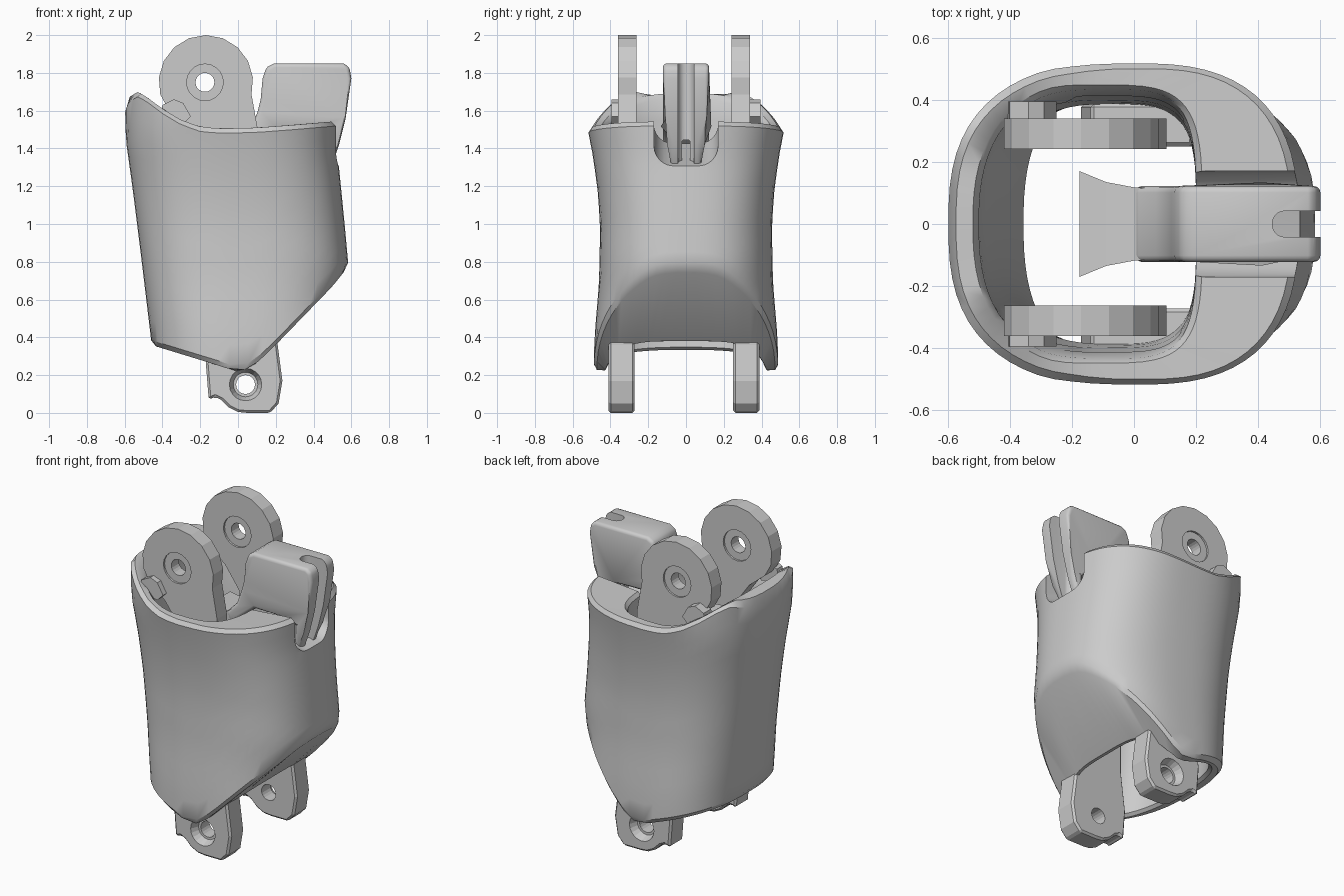
import bpy, bmesh, math
from mathutils import Vector

if "Cube" in bpy.data.objects:
    bpy.data.objects.remove(bpy.data.objects["Cube"])


def interp(table, v):
    if v <= table[0][0]:
        return table[0][1]
    for (a, p), (b, q) in zip(table, table[1:]):
        if v <= b:
            return p + (q - p) * (v - a) / (b - a)
    return table[-1][1]


def make(name, bm, angle=30):
    bmesh.ops.recalc_face_normals(bm, faces=bm.faces)
    me = bpy.data.meshes.new(name)
    bm.to_mesh(me)
    bm.free()
    ob = bpy.data.objects.new(name, me)
    bpy.context.collection.objects.link(ob)
    return ob


def activate(ob):
    bpy.ops.object.select_all(action='DESELECT')
    ob.select_set(True)
    bpy.context.view_layer.objects.active = ob


def smooth(ob, deg=30):
    activate(ob)
    bpy.ops.object.shade_smooth_by_angle(angle=math.radians(deg))


def cut(ob, cutter):
    activate(ob)
    m = ob.modifiers.new("cut", 'BOOLEAN')
    m.operation, m.solver, m.object = 'DIFFERENCE', 'EXACT', cutter
    bpy.ops.object.modifier_apply(modifier=m.name)
    bpy.data.objects.remove(cutter)


def bevel(ob, width, segs=2):
    activate(ob)
    m = ob.modifiers.new("bevel", 'BEVEL')
    m.width, m.segments, m.angle_limit = width, segs, math.radians(40)
    bpy.ops.object.modifier_apply(modifier=m.name)


def prism(name, profile, y0, y1):
    """Extrude an (x, z) profile along y."""
    bm = bmesh.new()
    a = [bm.verts.new((x, y0, z)) for x, z in profile]
    b = [bm.verts.new((x, y1, z)) for x, z in profile]
    n = len(a)
    bm.faces.new(a)
    bm.faces.new(b)
    for i in range(n):
        bm.faces.new((a[i], a[(i + 1) % n], b[(i + 1) % n], b[i]))
    return make(name, bm)


def pin(x, z, y0, y1, r0, r1, seg=20):
    """Round cutter along y."""
    bm = bmesh.new()
    rings = [[bm.verts.new((x + r * math.cos(i * math.tau / seg), y, z + r * math.sin(i * math.tau / seg)))
              for i in range(seg)] for y, r in ((y0, r0), (y1, r1))]
    for r in rings:
        bm.faces.new(r)
    for i in range(seg):
        j = (i + 1) % seg
        bm.faces.new((rings[0][i], rings[0][j], rings[1][j], rings[1][i]))
    return make("cutter", bm)


# Shell: outer and inner walls lofted from superellipse sections
TOP = [(-.6, 1.61), (-.58, 1.67), (-.53, 1.70), (-.48, 1.67), (-.4, 1.61), (-.3, 1.55), (-.2, 1.515),
       (-.1, 1.505), (.1, 1.51), (.3, 1.525), (.53, 1.545)]
BOT = [(-.46, .36), (-.1, .25), (-.03, .225), (.03, .225), (.1, .265), (.2, .36), (.5, .67), (.58, .77)]
LEFT = [(.3, -.45), (.8, -.51), (1.2, -.56), (1.45, -.595), (1.7, -.6)]
RIGHT = [(.6, .56), (.78, .585), (1.0, .565), (1.35, .53), (1.55, .53)]
HALF = [(.2, .49), (.4, .485), (.7, .46), (1.0, .455), (1.2, .47), (1.4, .5), (1.52, .525), (1.7, .525)]


def section(th, z, inner):
    c, s = math.cos(th), math.sin(th)
    if inner:
        mid, n = -.1, (4 if c > 0 else 2.5)
        xl, xr, yh = interp(LEFT, z) + .1, .2, interp(HALF, z) - (.07 if z < 1.3 else .085)
    else:
        mid, n = 0, 2.6
        xl, xr, yh = interp(LEFT, z), interp(RIGHT, z), interp(HALF, z)
    a = xr - mid if c > 0 else mid - xl
    return (mid + math.copysign(a * abs(c) ** (2 / n), c), math.copysign(yh * abs(s) ** (2 / n), s))


def wall_point(th, t, inner, gap):
    z = .4 + 1.1 * t
    for _ in range(8):
        x, y = section(th, z, inner)
        lo, hi = interp(BOT, x) + gap, interp(TOP, x) - gap
        z = lo + (hi - lo) * t
    return Vector((x, y, z))


def rim(p, q, table, d):
    flat = Vector((q.x - p.x, q.y - p.y, 0)).normalized() * d
    r = p + flat
    r.z = interp(table, r.x)
    return r


N, M = 64, 12
bm = bmesh.new()
loops = []
for i in range(N):
    th = math.tau * (i + .5) / N
    out = [wall_point(th, k / M, False, .025) for k in range(M + 1)]
    inn = [wall_point(th, k / M, True, .02) for k in range(M, -1, -1)]
    pts = out + [rim(out[-1], inn[0], TOP, .025), rim(inn[0], out[-1], TOP, .02)]
    pts += inn + [rim(inn[-1], out[0], BOT, .02), rim(out[0], inn[-1], BOT, .025)]
    loops.append([bm.verts.new(p) for p in pts])
for i in range(N):
    a, b = loops[i], loops[(i + 1) % N]
    for k in range(len(a)):
        j = (k + 1) % len(a)
        bm.faces.new((a[k], a[j], b[j], b[k]))
shell = make("shell", bm)

# U-shaped slot with sloping floor in the right wall
bm = bmesh.new()
ends = []
for x, floor in ((.05, 1.48), (.75, 1.23)):
    u = [(-.17, 2.0)]
    u += [(-.07 + .1 * math.cos(a), floor + .1 + .1 * math.sin(a)) for a in
          [math.pi + k * math.pi / 12 for k in range(7)]]
    u += [(-y, z) for y, z in reversed(u)]
    ends.append([bm.verts.new((x, y, z)) for y, z in u])
for e in ends:
    bm.faces.new(e)
for i in range(len(ends[0])):
    j = (i + 1) % len(ends[0])
    bm.faces.new((ends[0][i], ends[0][j], ends[1][j], ends[1][i]))
cut(shell, make("cutter", bm))
smooth(shell, 32)

# Upper hinge lugs with their stop tabs
arc = [(-.17 + .25 * math.cos(math.radians(a)), 1.75 + .25 * math.sin(math.radians(a)))
       for a in range(-15, 196, 21)]
upper = arc + [(-.37, 1.61), (-.26, 1.52), (-.16, 1.38), (-.14, 1.0), (.1, 1.0), (.105, 1.5)]
tab = [(-.42, 1.55), (-.4, 1.63), (-.34, 1.66), (-.29, 1.64), (-.25, 1.57), (-.29, 1.53)]
for side, y0, y1 in (("front", -.36, -.262), ("back", .242, .34)):
    lug = prism(side + "_upper_lug", upper, y0, y1)
    cut(lug, pin(-.175, 1.75, y0 - .1, y1 + .1, .05, .05))
    cut(lug, pin(-.175, 1.75, y0 - .05, y0 + .012, .097, .097))
    cut(lug, pin(-.175, 1.75, y1 - .012, y1 + .05, .097, .097))
    s = -1 if y0 < 0 else 1
    outer = y0 if s < 0 else y1
    prism(side + "_stop_tab", tab, outer - s * .02, s * .395)

# Lower hinge lugs with countersunk holes
lower = [(-.155, .07), (-.12, .085), (-.09, .07), (-.05, .03), (0, .005), (.05, 0), (.17, 0), (.215, .05),
         (.235, .17), (.21, .36), (.19, 1.0), (-.14, 1.0), (-.14, .5), (-.17, .26)]
for side, y0, y1 in (("front", -.41, -.272), ("back", .25, .388)):
    lug = prism(side + "_lower_lug", lower, y0, y1)
    bevel(lug, .012, 1)
    cut(lug, pin(.04, .15, y0 - .1, y1 + .1, .05, .05))
    s = -1 if y0 < 0 else 1
    outer = y0 if s < 0 else y1
    cut(lug, pin(.04, .15, outer + s * .01, outer - s * .05, .09, .065))

# Top fin, split into two prongs on the right and narrowing downwards
fin_profile = [(.0, 1.43), (.07, 1.5), (.105, 1.6), (.12, 1.66), (.13, 1.77), (.15, 1.83), (.19, 1.85),
               (.56, 1.85), (.59, 1.83), (.6, 1.77), (.57, 1.56), (.535, 1.42), (.49, 1.29),
               (.45, 1.3), (.45, 1.44), (.4, 1.5), (.2, 1.5), (.1, 1.42), (.03, 1.36)]
fin = prism("top_fin", fin_profile, -.122, .122)
for v in fin.data.vertices:
    if v.co.z < 1.46 and v.co.x > .42:
        v.co.y *= .65
bevel(fin, .028, 3)
slit = [(.445, 1.2), (.445, 2), (.8, 2), (.8, 1.2)]
cutter = prism("cutter", slit, -.042, .042)
activate(cutter)
m = cutter.modifiers.new("round", 'BEVEL')
m.width, m.segments = .04, 5
bpy.ops.object.modifier_apply(modifier=m.name)
cut(fin, cutter)
smooth(fin, 35)

# Flared tongue running from the fin into the cavity
bm = bmesh.new()
rows = []
for x, w, zt, zb in ((.06, .118, 1.47, 1.4), (0, .118, 1.43, 1.35), (-.09, .135, 1.41, 1.33), (-.175, .17, 1.4, 1.33)):
    rows.append([bm.verts.new((x, y, z)) for y, z in ((-w, zb), (w, zb), (w, zt), (-w, zt))])
bm.faces.new(rows[0])
bm.faces.new(rows[-1])
for a, b in zip(rows, rows[1:]):
    for i in range(4):
        j = (i + 1) % 4
        bm.faces.new((a[i], a[j], b[j], b[i]))
make("fin_tongue", bm)
